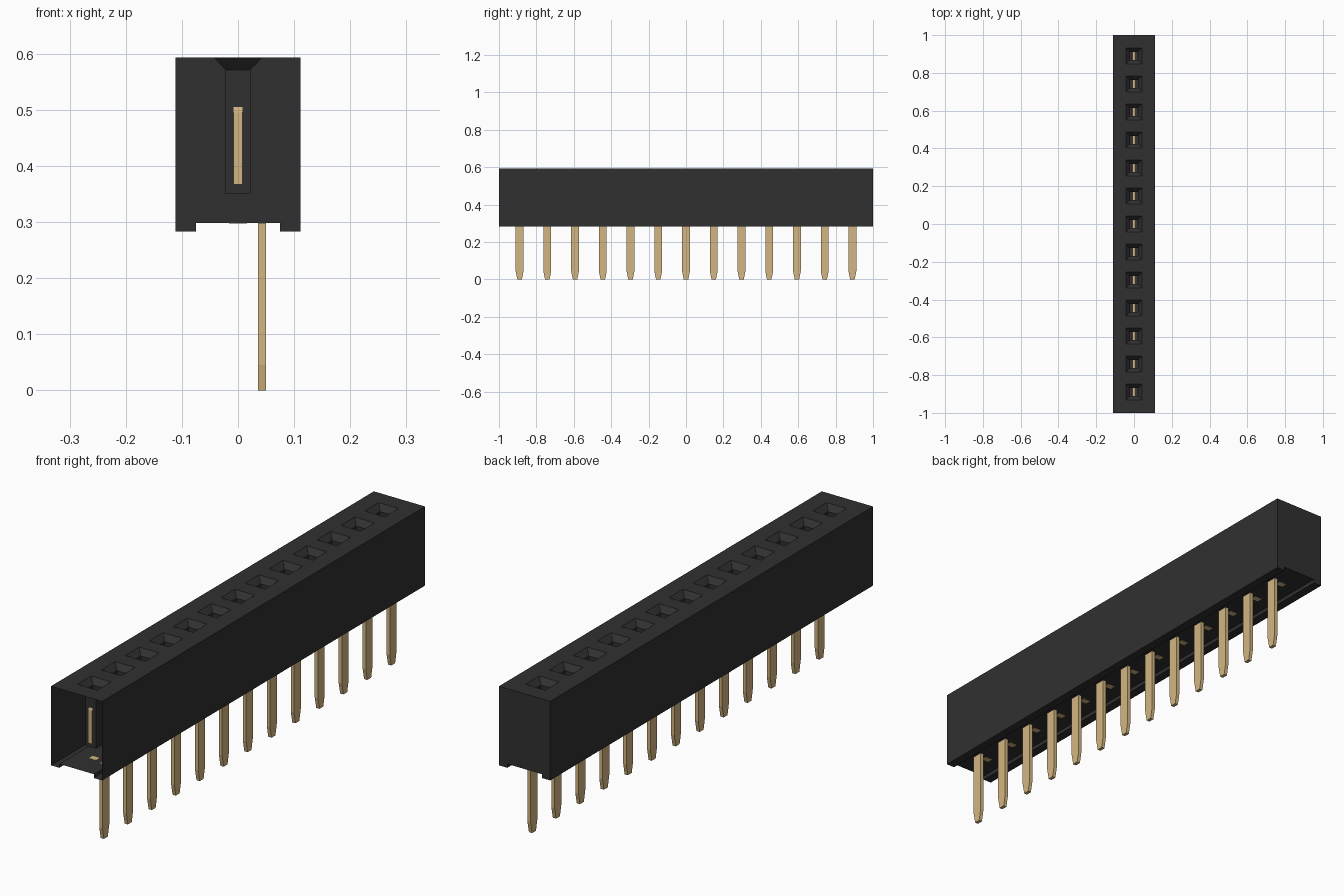
import bpy, bmesh

cube = bpy.data.objects.get("Cube")
if cube:
    bpy.data.objects.remove(cube, do_unlink=True)

COUNT, PITCH = 13, 0.1483
HALF_W, TOP, FLOOR, FOOT = 0.111, 0.593, 0.298, 0.283
PIN_X = 0.043


def material(name, rgb):
    m = bpy.data.materials.new(name)
    m.use_nodes = True
    m.diffuse_color = (*rgb, 1)
    bsdf = m.node_tree.nodes["Principled BSDF"]
    bsdf.inputs["Base Color"].default_value = (*rgb, 1)
    bsdf.inputs["Roughness"].default_value = 0.6
    return m


black = material("black plastic", (0.03, 0.03, 0.03))
gold = material("gold metal", (0.65, 0.47, 0.22))


def finish(name, bm, mat):
    mesh = bpy.data.meshes.new(name)
    bm.to_mesh(mesh)
    bm.free()
    mesh.materials.append(mat)
    ob = bpy.data.objects.new(name, mesh)
    bpy.context.collection.objects.link(ob)
    return ob


def ring(bm, cx, hx, y0, y1, z):
    return [bm.verts.new(p) for p in
            ((cx - hx, y0, z), (cx + hx, y0, z), (cx + hx, y1, z), (cx - hx, y1, z))]


def loft(bm, rings, cap_first=True, cap_last=True):
    """Join stacked rectangles, listed from bottom to top."""
    for a, b in zip(rings, rings[1:]):
        for i in range(4):
            j = (i + 1) % 4
            bm.faces.new((a[i], a[j], b[j], b[i]))
    if cap_first:
        bm.faces.new(rings[0][::-1])
    if cap_last:
        bm.faces.new(rings[-1])


positions = [(i - (COUNT - 1) / 2) * PITCH for i in range(COUNT)]

# Housing shell: channelled underside, closed at the back, open at the front
bm = bmesh.new()
profile = [(-HALF_W, TOP), (-HALF_W, FOOT), (-0.075, FOOT), (-0.075, FLOOR),
           (0.075, FLOOR), (0.075, FOOT), (HALF_W, FOOT), (HALF_W, TOP)]
front = [bm.verts.new((x, -1, z)) for x, z in profile]
back = [bm.verts.new((x, 1, z)) for x, z in profile]
for i in range(len(profile) - 1):
    bm.faces.new((front[i], back[i], back[i + 1], front[i + 1]))
bm.faces.new(back[::-1])

# Top surface, one cell per socket, sinking through a funnel into a square well
for i, y in enumerate(positions):
    y0 = -1 if i == 0 else y - PITCH / 2
    y1 = 1 if i == COUNT - 1 else y + PITCH / 2
    rings = [ring(bm, 0, HALF_W, y0, y1, TOP)]
    for h, z in ((0.043, TOP), (0.022, 0.571), (0.022, 0.35)):
        rings.append(ring(bm, 0, h, y - h, y + h, z))
    loft(bm, rings, cap_first=False)
bmesh.ops.remove_doubles(bm, verts=bm.verts, dist=1e-5)
finish("housing", bm, black)

# Solder pins with tapered tips
bm = bmesh.new()
for y in positions:
    loft(bm, [ring(bm, PIN_X, 0.007, y - h, y + h, z)
              for h, z in ((0.012, 0), (0.021, 0.045), (0.021, FLOOR))])
finish("solder_pins", bm, gold)

# Spring contacts showing through the well walls
bm = bmesh.new()
for y in positions:
    loft(bm, [ring(bm, 0, 0.008, y - h, y + h, z)
              for h, z in ((0.025, 0.367), (0.025, 0.495), (0.0225, 0.505))])
finish("spring_contacts", bm, gold)

# Contact bases set flush in the floor
bm = bmesh.new()
for y in positions:
    loft(bm, [ring(bm, 0, 0.016, y - 0.012, y + 0.012, z)
              for z in (FLOOR - 0.001, FLOOR + 0.001)])
finish("contact_bases", bm, gold)
